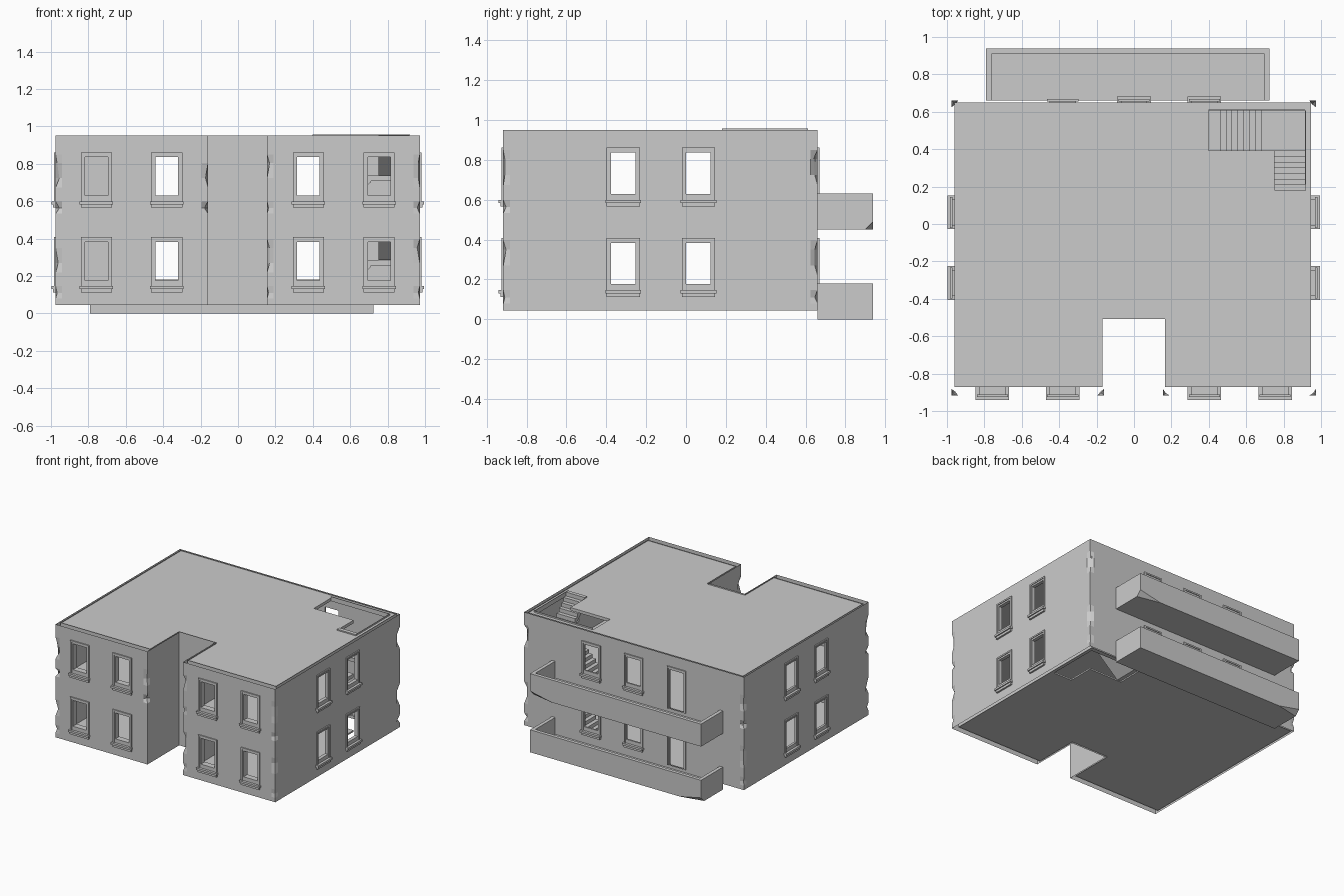
import bpy, bmesh, random
from mathutils import Vector, Matrix

random.seed(4)
cube = bpy.data.objects.get("Cube")
if cube:
    bpy.data.objects.remove(cube)

concrete = bpy.data.materials.new("concrete grey")
concrete.use_nodes = True
GREY = (0.6, 0.6, 0.6, 1)
concrete.diffuse_color = GREY
concrete.node_tree.nodes["Principled BSDF"].inputs["Base Color"].default_value = GREY

STOREY = 0.4535
BASE, TOP = 0.045, 0.95
STAIR_X, STAIR_Y = (0.397, 0.75, 0.915), (0.18, 0.392, 0.608)


def finish(name, bm, recalc=True):
    bmesh.ops.remove_doubles(bm, verts=bm.verts, dist=0.0001)
    if recalc:
        bmesh.ops.recalc_face_normals(bm, faces=bm.faces)
    mesh = bpy.data.meshes.new(name)
    bm.to_mesh(mesh)
    bm.free()
    mesh.materials.append(concrete)
    obj = bpy.data.objects.new(name, mesh)
    bpy.context.collection.objects.link(obj)
    return obj


def add_box(bm, lo, hi, frame=Matrix()):
    lo, hi = Vector(lo), Vector(hi)
    place = Matrix.Translation((lo + hi) / 2) @ Matrix.Diagonal((*(hi - lo), 1))
    bmesh.ops.create_cube(bm, size=1, matrix=frame @ place)


# Footprints: outer wall line and inner line, counter-clockwise
def footprint(x0, x1, y0, y1, nx0, nx1, ny):
    return [Vector(p) for p in ((x0, y0), (nx0, y0), (nx0, ny), (nx1, ny),
                                (nx1, y0), (x1, y0), (x1, y1), (x0, y1))]


OUTER = footprint(-0.975, 0.972, -0.917, 0.66, -0.16, 0.155, -0.515)
INNER = footprint(-0.96, 0.947, -0.872, 0.65, -0.168, 0.165, -0.507)

# Openings per wall run: centre along the wall, and whether it is a door
SIDE = [(-0.315, False), (0.062, False)]
OPENINGS = {0: [(-0.757, False), (-0.381, False)], 4: [(0.376, False), (0.755, False)],
            5: SIDE, 7: SIDE, 6: [(0.376, False), (0.0, False), (-0.381, True)]}


def opening_rects(run):
    for centre, door in OPENINGS.get(run, []):
        for level in (0, STOREY):
            yield centre, door, (0.07 if door else 0.146) + level, 0.396 + level


# Walls: grid panels with openings left out and chipped corners
def build_walls(name, path, chipped):
    bm = bmesh.new()
    count = len(path)
    normals = []
    for i in range(count):
        d = (path[(i + 1) % count] - path[i]).normalized()
        normals.append(Vector((d.y, -d.x)))
    chips = [z + level for level in (0, STOREY) for z in (0.11, 0.27, 0.35)]
    rests = [z + level for level in (0, STOREY) for z in (0.08, 0.17, 0.22, 0.41)]
    bites = {(c, z): random.choice((0, 0.008, 0.014, 0.02))
             for c in (0, 1, 4, 5, 6, 7) for z in chips}
    for run in range(count):
        a, b = path[run], path[(run + 1) % count]
        axis = 0 if abs(b.x - a.x) > abs(b.y - a.y) else 1
        lo, hi = sorted((a[axis], b[axis]))
        us, zs = {lo, lo + 0.035, hi - 0.035, hi}, {BASE, TOP, *chips, *rests}
        rects = [(c - 0.07, c + 0.07, z0, z1) for c, _, z0, z1 in opening_rects(run)]
        for u0, u1, z0, z1 in rects:
            us |= {u0, u1}
            zs |= {z0, z1}
        us, zs = sorted(us), sorted(zs)
        if b[axis] < a[axis]:
            us.reverse()

        def vertex(u, z):
            p = a.copy()
            p[axis] = u
            corner = run if u == a[axis] else (run + 1) % count if u == b[axis] else None
            if chipped and corner is not None:
                p -= (normals[corner] + normals[corner - 1]) * bites.get((corner, z), 0)
            return bm.verts.new((p.x, p.y, z))

        for u0, u1 in zip(us, us[1:]):
            for z0, z1 in zip(zs, zs[1:]):
                um, zm = (u0 + u1) / 2, (z0 + z1) / 2
                if any(r[0] < um < r[1] and r[2] < zm < r[3] for r in rects):
                    continue
                quad = [vertex(u0, z0), vertex(u1, z0), vertex(u1, z1), vertex(u0, z1)]
                bm.faces.new(quad if chipped else quad[::-1])
    return finish(name, bm, recalc=False)


build_walls("outer_walls", OUTER, True)
build_walls("inner_walls", INNER, False)


# Window and door frames, built in wall space: x along, y outward, z up
def build_opening(name, frame, depth, door, z0, z1):
    bm = bmesh.new()

    def ring(half, inner, top, inner_top, bottom, back, front):
        for s in (-1, 1):
            add_box(bm, (min(s * half, s * inner), back, bottom),
                    (max(s * half, s * inner), front, top), frame)
        add_box(bm, (-inner, back, inner_top), (inner, front, top), frame)

    ring(0.083, 0.07, z1 + 0.012, z1, z0, -0.005, 0.009)
    ring(0.07, 0.061, z1, z1 - 0.013, z0, -depth, 0.003)
    if not door:
        add_box(bm, (-0.061, -depth, z0), (0.061, 0.003, z0 + 0.03), frame)
        add_box(bm, (-0.09, -depth, z0 - 0.016), (0.09, 0.023, z0), frame)
        add_box(bm, (-0.083, -0.005, z0 - 0.034), (0.083, 0.014, z0 - 0.016), frame)
    finish(name, bm)


for run in OPENINGS:
    a, b = OUTER[run], OUTER[(run + 1) % 8]
    along = (b - a).normalized()
    out = Vector((along.y, -along.x))
    depth = abs((INNER[run] - a).dot(out))
    axis = 0 if abs(along.x) > 0.5 else 1
    for centre, door, z0, z1 in opening_rects(run):
        spot = a.copy()
        spot[axis] = centre
        frame = Matrix(((along.x, out.x, 0, spot.x), (along.y, out.y, 0, spot.y),
                        (0, 0, 1, 0), (0, 0, 0, 1)))
        build_opening("door_frame" if door else "window_frame", frame, depth, door, z0, z1)


# Floors and roof: notched slabs with an L-shaped stairwell
def build_slab(name, z, thickness):
    bm = bmesh.new()
    xs = sorted({p.x for p in INNER} | set(STAIR_X))
    ys = sorted({p.y for p in INNER} | set(STAIR_Y))
    for x0, x1 in zip(xs, xs[1:]):
        for y0, y1 in zip(ys, ys[1:]):
            x, y = (x0 + x1) / 2, (y0 + y1) / 2
            notch = INNER[1].x < x < INNER[3].x and y < INNER[2].y
            well = STAIR_X[0] < x < STAIR_X[2] and STAIR_Y[1] < y < STAIR_Y[2]
            well |= STAIR_X[1] < x < STAIR_X[2] and STAIR_Y[0] < y < STAIR_Y[1]
            if not notch and not well:
                bm.faces.new([bm.verts.new((u, v, z)) for u, v in
                              ((x0, y0), (x1, y0), (x1, y1), (x0, y1))])
    bmesh.ops.remove_doubles(bm, verts=bm.verts, dist=0.0001)
    new = bmesh.ops.extrude_face_region(bm, geom=bm.faces[:])["geom"]
    bmesh.ops.translate(bm, vec=(0, 0, thickness),
                        verts=[g for g in new if isinstance(g, bmesh.types.BMVert)])
    finish(name, bm)


build_slab("ground_floor", 0.05, 0.012)
build_slab("upper_floor", 0.485, 0.03)
build_slab("roof", 0.92, 0.024)


# Stairs: stepped profile with a sloping underside, extruded sideways
def build_flight(name, start, run, across, z, rise, steps):
    start, run, across = Vector(start), Vector(run), Vector(across)
    profile = [(0, 0)]
    for i in range(steps):
        profile += [(i / steps, (i + 1) / steps), ((i + 1) / steps, (i + 1) / steps)]
    profile += [(1, 1 - 1.3 / steps), (0.12, 0)]
    bm = bmesh.new()
    face = bm.faces.new([bm.verts.new(start + run * t + Vector((0, 0, z + rise * h)))
                         for t, h in profile])
    new = bmesh.ops.extrude_face_region(bm, geom=[face])["geom"]
    bmesh.ops.translate(bm, vec=across,
                        verts=[g for g in new if isinstance(g, bmesh.types.BMVert)])
    finish(name, bm)


width = STAIR_Y[2] - STAIR_Y[1]
for level in (0, STOREY):
    floor = 0.055 + level
    build_flight("lower_flight", (0.46, STAIR_Y[1], floor), (0.25, 0, 0), (0, width, 0), 0, 0.23, 8)
    build_flight("upper_flight", (STAIR_X[1], STAIR_Y[1], floor + 0.23),
                 (0, STAIR_Y[0] - STAIR_Y[1], 0), (STAIR_X[2] - STAIR_X[1], 0, 0), 0, 0.215, 7)
    bm = bmesh.new()
    add_box(bm, (0.71, STAIR_Y[1], floor + 0.2), (STAIR_X[2], STAIR_Y[2], floor + 0.23))
    add_box(bm, (STAIR_X[0], STAIR_Y[1], floor - 0.01), (0.46, STAIR_Y[2], floor))
    finish("stair_landing", bm)

# Thin kerb round the stairwell on the roof
bm = bmesh.new()
add_box(bm, (STAIR_X[0], STAIR_Y[2], 0.92), (STAIR_X[2], STAIR_Y[2] + 0.004, 0.956))
add_box(bm, (STAIR_X[2], STAIR_Y[0], 0.92), (STAIR_X[2] + 0.004, STAIR_Y[2], 0.956))
finish("stairwell_kerb", bm)

# Balconies: open trays with one chipped lower corner each
X0, X1, Y0, Y1, RAIL = -0.79, 0.725, 0.66, 0.938, 0.028
for z, corner, side in ((0, X0, 1), (0.45, X1, -1)):
    bm = bmesh.new()
    deck, top = z + 0.045, z + 0.18
    add_box(bm, (X0, Y0, z), (X1, Y1, deck))
    add_box(bm, (X0, Y1 - RAIL, deck), (X1, Y1, top))
    add_box(bm, (X0, Y0, deck), (X0 + RAIL, Y1 - RAIL, top))
    add_box(bm, (X1 - RAIL, Y0, deck), (X1, Y1 - RAIL, top))
    p = Vector((corner, Y1, z + 0.04))
    q = Vector((corner + side * 0.19, Y1, z))
    r = Vector((corner, Y1 - 0.04, z))
    normal = (q - p).cross(r - p)
    if normal.dot(Vector((corner, Y1, z)) - p) < 0:
        normal.negate()
    cut = bmesh.ops.bisect_plane(bm, geom=bm.verts[:] + bm.edges[:] + bm.faces[:],
                                 plane_co=p, plane_no=normal, clear_outer=True)
    rim = [g for g in cut["geom_cut"] if isinstance(g, bmesh.types.BMEdge)]
    bmesh.ops.holes_fill(bm, edges=rim, sides=0)
    finish("balcony", bm)
